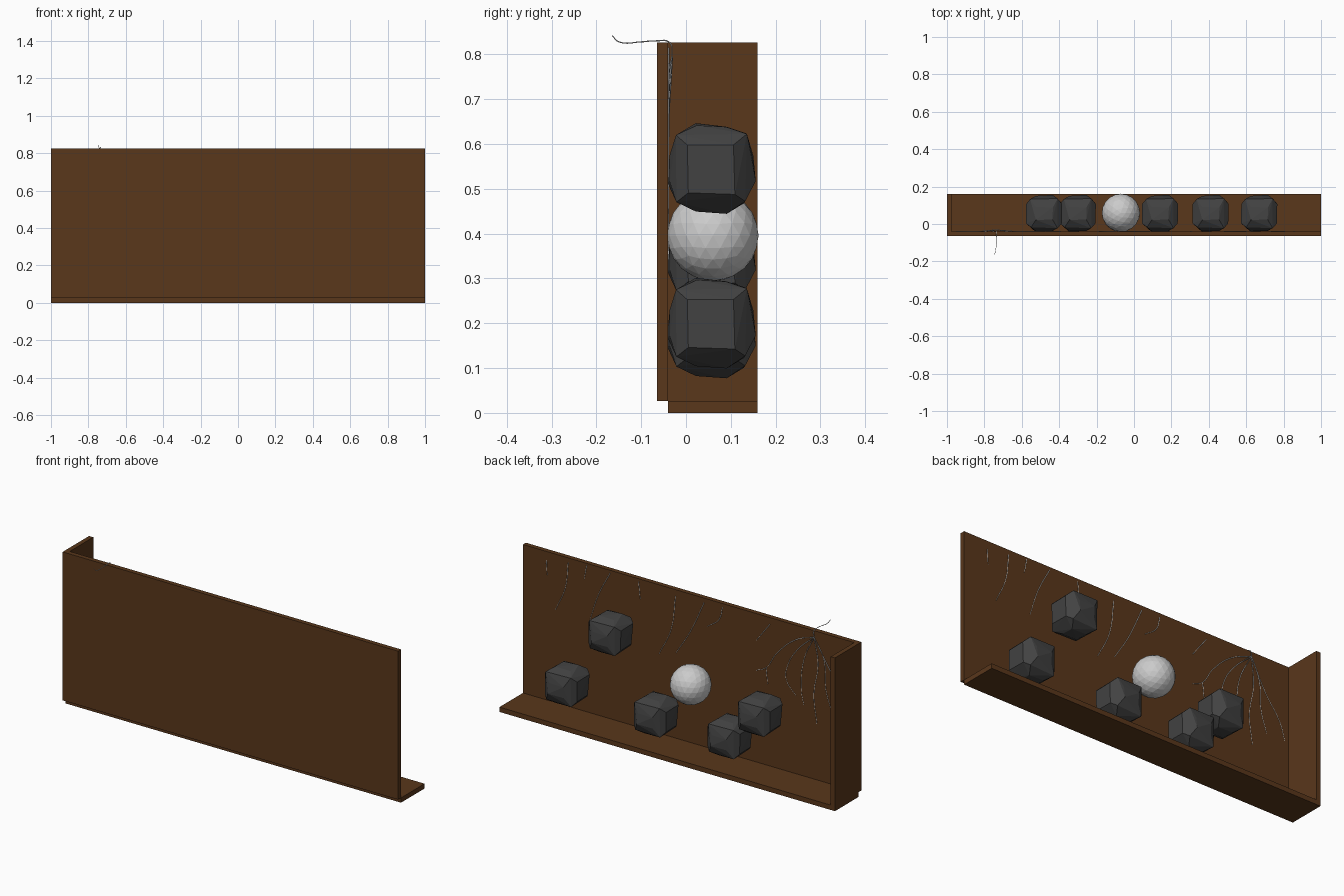
import bpy, bmesh, random
from mathutils import Vector

if "Cube" in bpy.data.objects:
    bpy.data.objects.remove(bpy.data.objects["Cube"])


def material(name, rgb):
    m = bpy.data.materials.new(name)
    m.diffuse_color = (*rgb, 1)
    m.use_nodes = True
    m.node_tree.nodes["Principled BSDF"].inputs["Base Color"].default_value = m.diffuse_color
    return m


soil = material("soil_brown", (0.10, 0.038, 0.011))
stone = material("dark_stone", (0.055, 0.055, 0.055))


def box(name, lo, hi, mat):
    lo, hi = Vector(lo), Vector(hi)
    bpy.ops.mesh.primitive_cube_add(size=1, location=(lo + hi) / 2)
    ob = bpy.context.object
    ob.name = name
    ob.scale = hi - lo
    ob.data.materials.append(mat)


# Panels: front wall, floor and left end wall
box("front_wall", (-1, -0.065, 0.026), (1, -0.04, 0.826), soil)
box("floor", (-1, -0.04, 0), (1, 0.16, 0.026), soil)
box("left_wall", (-1, -0.04, 0.026), (-0.975, 0.16, 0.826), soil)

# Faceted ball
bpy.ops.mesh.primitive_ico_sphere_add(subdivisions=3, radius=0.102, location=(-0.07, 0.06, 0.396))
bpy.context.object.name = "ball"

# One boxy rock: hull of jittered corner and face points, reused for all rocks
random.seed(4)
bm = bmesh.new()
for sx in (-1, 1):
    for sy in (-1, 1):
        for sz in (-1, 1):
            for p in ((0.074, 0.078, 0.078), (0.095, 0.052, 0.056),
                      (0.045, 0.097, 0.03), (0.045, 0.034, 0.1)):
                j = [random.uniform(0.93, 1.03) for _ in range(3)]
                bm.verts.new((sx * p[0] * j[0], sy * p[1] * j[1], sz * p[2] * j[2]))
hull = bmesh.ops.convex_hull(bm, input=bm.verts)
bmesh.ops.delete(bm, geom=[v for v in bm.verts if not v.link_faces], context='VERTS')
bmesh.ops.recalc_face_normals(bm, faces=bm.faces)
rock_mesh = bpy.data.meshes.new("rock")
bm.to_mesh(rock_mesh)
bm.free()
rock_mesh.materials.append(stone)
for i, (x, z) in enumerate([(-0.48, 0.347), (-0.30, 0.178), (0.14, 0.178), (0.41, 0.545), (0.67, 0.2)]):
    ob = bpy.data.objects.new(f"rock_{i + 1}", rock_mesh)
    ob.location = (x, 0.056, z)
    bpy.context.collection.objects.link(ob)


def roots(name, paths):
    cu = bpy.data.curves.new(name, 'CURVE')
    cu.dimensions = '3D'
    cu.bevel_depth = 0.002
    cu.bevel_resolution = 0
    cu.resolution_u = 5
    cu.use_fill_caps = True
    for pts in paths:
        sp = cu.splines.new('BEZIER')
        sp.bezier_points.add(len(pts) - 1)
        for k, (b, p) in enumerate(zip(sp.bezier_points, pts)):
            b.co = p if len(p) == 3 else (p[0], -0.039, p[1])
            b.handle_left_type = b.handle_right_type = 'AUTO'
            b.radius = 1 - 0.4 * k / (len(pts) - 1)
    bpy.context.collection.objects.link(bpy.data.objects.new(name, cu))


# Thin hanging roots on the inner face of the wall
roots("hanging_roots", [
    [(0.86, 0.78), (0.855, 0.70)],
    [(0.73, 0.80), (0.747, 0.66), (0.807, 0.525)],
    [(0.62, 0.815), (0.634, 0.74)],
    [(0.48, 0.81), (0.55, 0.675), (0.60, 0.525)],
    [(0.31, 0.81), (0.30, 0.72)],
    [(0.09, 0.79), (0.116, 0.605), (0.188, 0.455)],
    [(-0.08, 0.80), (0.0, 0.627), (0.086, 0.488)],
    [(-0.19, 0.805), (-0.17, 0.735), (-0.10, 0.68)],
    [(-0.473, 0.79), (-0.39, 0.68)],
])

# Branching plant root with a stem that bends over the top of the wall
top = (-0.737, -0.036, 0.826)
neck = (-0.742, -0.031, 0.795)
roots("plant_roots", [
    [neck, top, (-0.735, -0.07, 0.83), (-0.735, -0.1, 0.828), (-0.742, -0.15, 0.828), (-0.747, -0.165, 0.842)],
    [neck, (-0.63, 0.75), (-0.51, 0.64), (-0.45, 0.55), (-0.39, 0.52)],
    [(-0.45, 0.55), (-0.46, 0.464)],
    [neck, (-0.64, 0.70), (-0.58, 0.60), (-0.57, 0.52), (-0.63, 0.445)],
    [neck, (-0.676, 0.655), (-0.66, 0.49), (-0.675, 0.41)],
    [neck, (-0.76, 0.65), (-0.735, 0.483), (-0.753, 0.328)],
    [neck, (-0.795, 0.686), (-0.806, 0.53), (-0.84, 0.42)],
    [neck, (-0.83, 0.64), (-0.92, 0.51), (-0.95, 0.42)],
])
